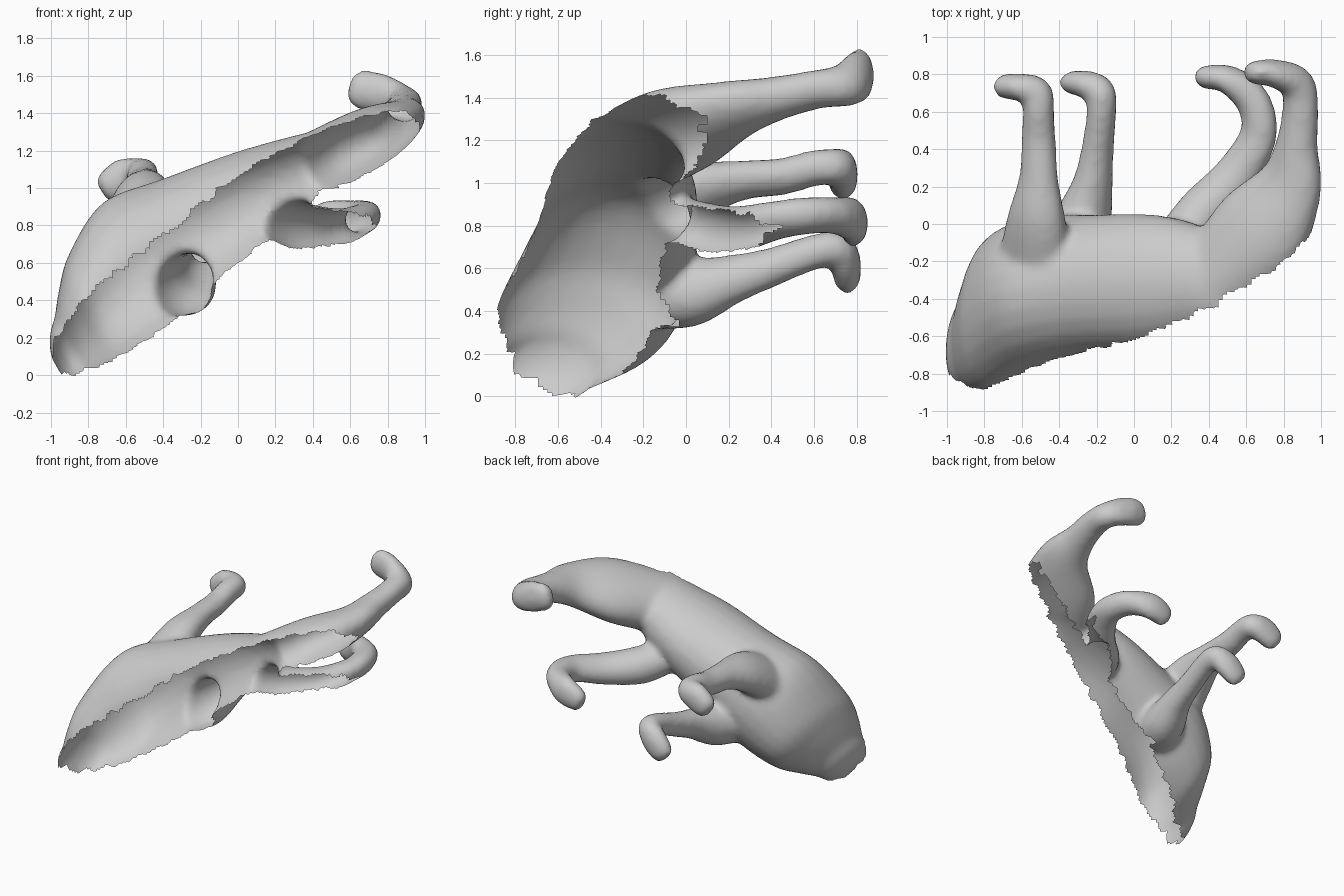
import bpy, bmesh, math
from mathutils import Vector, noise

cube = bpy.data.objects.get("Cube")
if cube:
    bpy.data.objects.remove(cube, do_unlink=True)

grey = bpy.data.materials.new("plain grey")
grey.use_nodes = True
colour = (0.6, 0.6, 0.6, 1)
grey.diffuse_color = colour
grey.node_tree.nodes["Principled BSDF"].inputs["Base Color"].default_value = colour

ALONG = Vector((0.866, 0, 0.5))     # tilted spine direction
ACROSS = Vector((-0.5, 0, 0.866))   # from one flank to the other
SIDES = 24
STEPS = 5


def blend(a, b, c, d, f):
    """Smooth curve between b and c."""
    return 0.5 * (2 * b + (c - a) * f + (2 * a - 5 * b + 4 * c - d) * f * f
                  + (3 * b - a - 3 * c + d) * f ** 3)


def refine(rows):
    """Add smooth in-between rows to a list of (x, y, z, radius, radius)."""
    out = []
    last = len(rows) - 1
    for i in range(last):
        near = [rows[max(0, min(last, i + k))] for k in (-1, 0, 1, 2)]
        for j in range(STEPS):
            out.append([blend(*values, j / STEPS) for values in zip(*near)])
    out.append(list(rows[-1]))
    return out


def add_tube(bm, rows, direction=None):
    """Closed tube of elliptical rings along a path, with a domed tip."""
    rows = refine(rows)
    points = [Vector(r[:3]) for r in rows]
    end, end_point = rows[-1], points[-1]
    tip = (end_point - points[-2]).normalized() * min(end[3:])
    for f in (0.4, 0.7, 0.9):
        shrink = math.sqrt(1 - f * f)
        points.append(end_point + tip * f)
        rows.append([*end[:3], end[3] * shrink, end[4] * shrink])
    rings = []
    for i, row in enumerate(rows):
        before, after = points[max(i - 1, 0)], points[min(i + 1, len(points) - 1)]
        t = direction or (after - before).normalized()
        u = (ACROSS - t * ACROSS.dot(t)).normalized()
        v = t.cross(u)
        ring = []
        for k in range(SIDES):
            angle = math.tau * k / SIDES
            ring.append(bm.verts.new(points[i] + u * row[3] * math.cos(angle)
                                     + v * row[4] * math.sin(angle)))
        rings.append(ring)
    faces = [bm.faces.new(rings[0]), bm.faces.new(rings[-1])]
    for a, b in zip(rings, rings[1:]):
        for k in range(SIDES):
            n = (k + 1) % SIDES
            faces.append(bm.faces.new((a[k], a[n], b[n], b[k])))
    bmesh.ops.recalc_face_normals(bm, faces=faces)


bm = bmesh.new()

# Torso: distance along the spine, sideways shift, y, flank radius, depth radius
torso = [(0.64, 0.04, -0.36, 0.13, 0.22), (0.45, 0.02, -0.31, 0.21, 0.29),
         (0.15, 0.035, -0.31, 0.27, 0.36), (-0.25, 0.045, -0.325, 0.33, 0.375),
         (-0.59, 0.03, -0.37, 0.395, 0.41), (-0.88, -0.045, -0.475, 0.325, 0.42),
         (-1.02, -0.105, -0.56, 0.25, 0.34), (-1.12, -0.16, -0.625, 0.18, 0.25)]
rows = []
for s, t, y, flank, depth in torso:
    centre = ALONG * s + ACROSS * t
    rows.append((centre.x, y, centre.z + 0.85, flank, depth))
add_tube(bm, rows, -ALONG)

# Legs: x, y, z and two radii from the root to the bent foot
upper_fore_leg = [(-0.53, -0.25, 0.8, 0.15, 0.22), (-0.52, 0.02, 0.95, 0.125, 0.17),
                  (-0.51, 0.25, 1.01, 0.09, 0.11), (-0.51, 0.45, 1.03, 0.085, 0.095),
                  (-0.51, 0.6, 1.07, 0.085, 0.085), (-0.52, 0.7, 1.075, 0.09, 0.085),
                  (-0.6, 0.73, 1.055, 0.11, 0.075), (-0.675, 0.735, 1.01, 0.1, 0.07)]
lower_fore_leg = [(-0.32, -0.13, 0.48, 0.165, 0.17), (-0.27, 0.03, 0.49, 0.165, 0.15),
                  (-0.22, 0.22, 0.55, 0.12, 0.105), (-0.195, 0.4, 0.605, 0.095, 0.085),
                  (-0.175, 0.58, 0.67, 0.085, 0.08), (-0.18, 0.7, 0.69, 0.085, 0.085),
                  (-0.25, 0.745, 0.63, 0.105, 0.075), (-0.32, 0.755, 0.56, 0.095, 0.065)]
upper_hind_leg = [(0.42, -0.34, 1.1, 0.2, 0.24), (0.67, -0.05, 1.245, 0.175, 0.28),
                  (0.83, 0.2, 1.335, 0.125, 0.195), (0.87, 0.42, 1.395, 0.1, 0.12),
                  (0.89, 0.62, 1.44, 0.09, 0.1), (0.87, 0.75, 1.46, 0.105, 0.09),
                  (0.75, 0.805, 1.505, 0.115, 0.075), (0.65, 0.81, 1.53, 0.105, 0.065)]
lower_hind_leg = [(0.23, -0.1, 0.84, 0.12, 0.13), (0.365, 0.06, 0.785, 0.13, 0.14),
                  (0.53, 0.24, 0.785, 0.105, 0.125), (0.645, 0.42, 0.825, 0.085, 0.11),
                  (0.67, 0.55, 0.845, 0.085, 0.1), (0.62, 0.68, 0.85, 0.085, 0.095),
                  (0.5, 0.775, 0.83, 0.11, 0.075), (0.39, 0.785, 0.79, 0.095, 0.065)]
for leg in (upper_fore_leg, lower_fore_leg, upper_hind_leg, lower_hind_leg):
    add_tube(bm, leg)

mesh = bpy.data.meshes.new("torso_and_legs")
bm.to_mesh(mesh)
bm.free()
body = bpy.data.objects.new("torso_and_legs", mesh)
bpy.context.collection.objects.link(body)

# Fuse the parts into one skin and soften the joints
remesh = body.modifiers.new("fuse", "REMESH")
remesh.mode = "VOXEL"
remesh.voxel_size = 0.022
soften = body.modifiers.new("soften", "SMOOTH")
soften.factor = 0.5
soften.iterations = 10
graph = bpy.context.evaluated_depsgraph_get()
skin = bpy.data.meshes.new_from_object(body.evaluated_get(graph))
body.modifiers.clear()
body.data = skin

# Tear the back of the skin away along a bowed, slanted sheet with a ragged edge
normal = Vector((-0.59, 0.55, 0.59)).normalized()
on_plane = Vector((0.8, -0.2, 1.42))
bm = bmesh.new()
bm.from_mesh(skin)
torn = []
for face in bm.faces:
    c = face.calc_center_median()
    ragged = 0.04 * noise.noise(c * 12) + 0.03 - 0.06 * c.x * c.x
    if (c - on_plane).dot(normal) < ragged:
        torn.append(face)
bmesh.ops.delete(bm, geom=torn, context="FACES")
for face in bm.faces:
    face.smooth = True
bm.to_mesh(skin)
bm.free()
skin.materials.clear()
skin.materials.append(grey)
